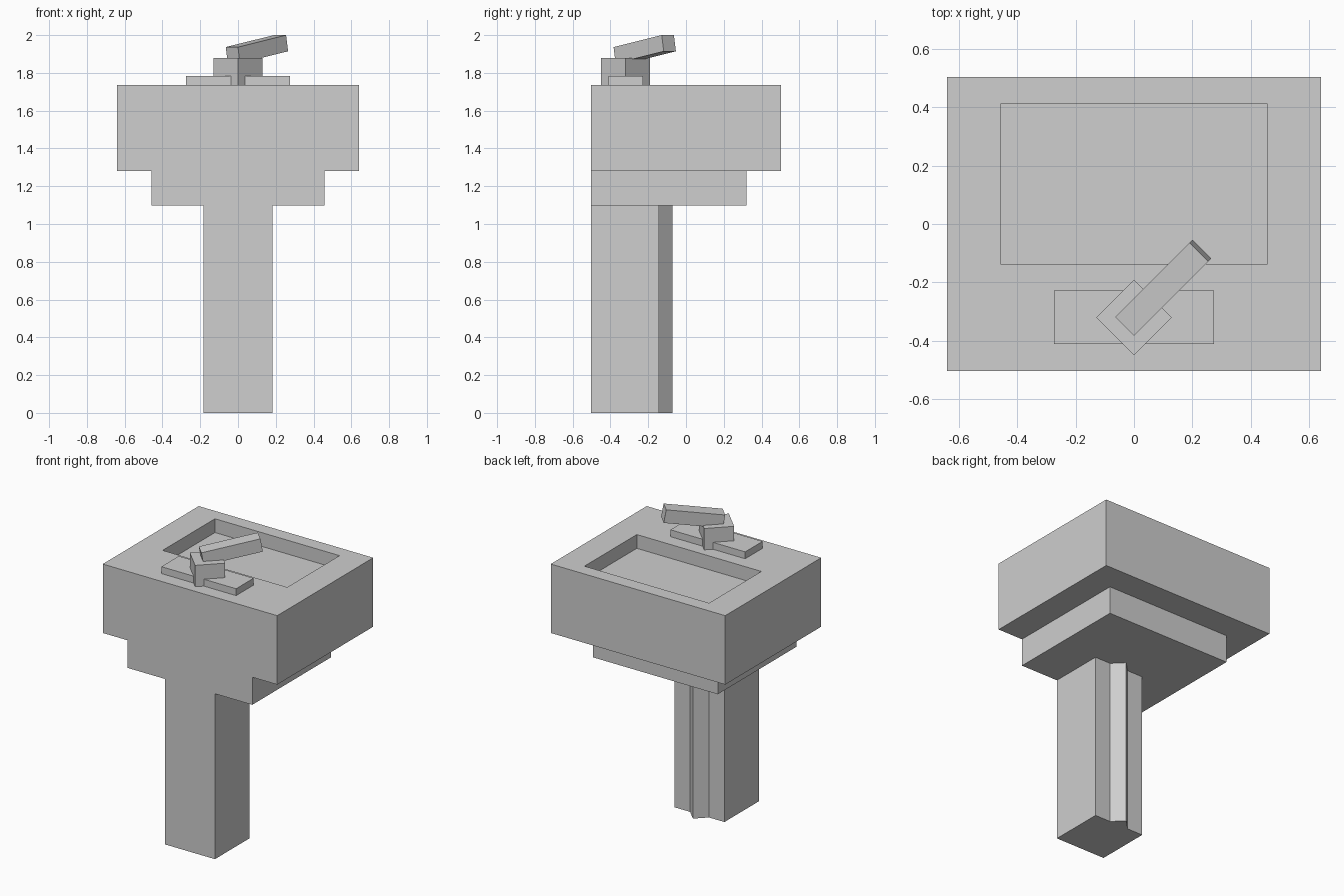
import bpy, math
from mathutils import Matrix

if "Cube" in bpy.data.objects:
    bpy.data.objects.remove(bpy.data.objects["Cube"])

U = 2 / 21.88            # the design sits on a regular module
BACK = -5.5 * U          # flush wall side

mat = bpy.data.materials.new("light grey ceramic")
mat.diffuse_color = (0.62, 0.62, 0.62, 1)
mat.use_nodes = True
mat.node_tree.nodes["Principled BSDF"].inputs["Base Color"].default_value = mat.diffuse_color


def make(name, verts, faces):
    mesh = bpy.data.meshes.new(name)
    mesh.from_pydata(verts, [], faces)
    mesh.materials.append(mat)
    mesh.update()
    obj = bpy.data.objects.new(name, mesh)
    bpy.context.scene.collection.objects.link(obj)
    return obj


def rings(name, loops):
    """Bridge equal-sized outlines [(points, z), ...] and cap both ends."""
    n = len(loops[0][0])
    verts = [(x, y, z) for pts, z in loops for x, y in pts]
    faces = [tuple(reversed(range(n))),
             tuple(range((len(loops) - 1) * n, len(loops) * n))]
    for k in range(len(loops) - 1):
        for i in range(n):
            j = (i + 1) % n
            faces.append((k * n + i, k * n + j, (k + 1) * n + j, (k + 1) * n + i))
    return make(name, verts, faces)


def rect(hx, y0, y1):
    return [(-hx, y0), (hx, y0), (hx, y1), (-hx, y1)]


def prism(name, pts, z0, z1):
    return rings(name, [(pts, z0), (pts, z1)])


# Pedestal with a pointed ridge down its inner side
py = BACK + 3.95 * U
prism("pedestal", [(-2 * U, BACK), (2 * U, BACK), (2 * U, py), (0.069, py),
                   (0, py + 0.069), (-0.069, py), (-2 * U, py)], 0, 12 * U)

# Stepped underside of the bowl
prism("bowl_underside", rect(5 * U, BACK, BACK + 9 * U), 12 * U, 14 * U)

# Basin block with a shallow recess
outer = rect(7 * U, BACK, BACK + 11 * U)
inner = rect(5 * U, BACK + 4 * U, BACK + 10 * U)
rings("basin", [(outer, 14 * U), (outer, 19 * U), (inner, 19 * U), (inner, 18 * U)])

# Tap base plate and diamond-turned tap body
prism("tap_plate", rect(3 * U, BACK + U, BACK + 3 * U), 19 * U, 19.5 * U)
cy, d = BACK + 2 * U, math.sqrt(2) * U
prism("tap_body", [(0, cy - d), (d, cy), (0, cy + d), (-d, cy)], 19 * U, 20.55 * U)

# Spout, turned 45 degrees and tilted upwards
L, H = 4 * U, 0.087
spout = prism("tap_spout", [(0, -U / 2), (L, -U / 2), (L, U / 2), (0, U / 2)], -H, 0)
tilt = math.radians(10)
spout.data.transform(Matrix.Translation((-0.0325, -0.351, 2 - L * math.sin(tilt)))
                     @ Matrix.Rotation(math.radians(45), 4, 'Z')
                     @ Matrix.Rotation(-tilt, 4, 'Y'))
